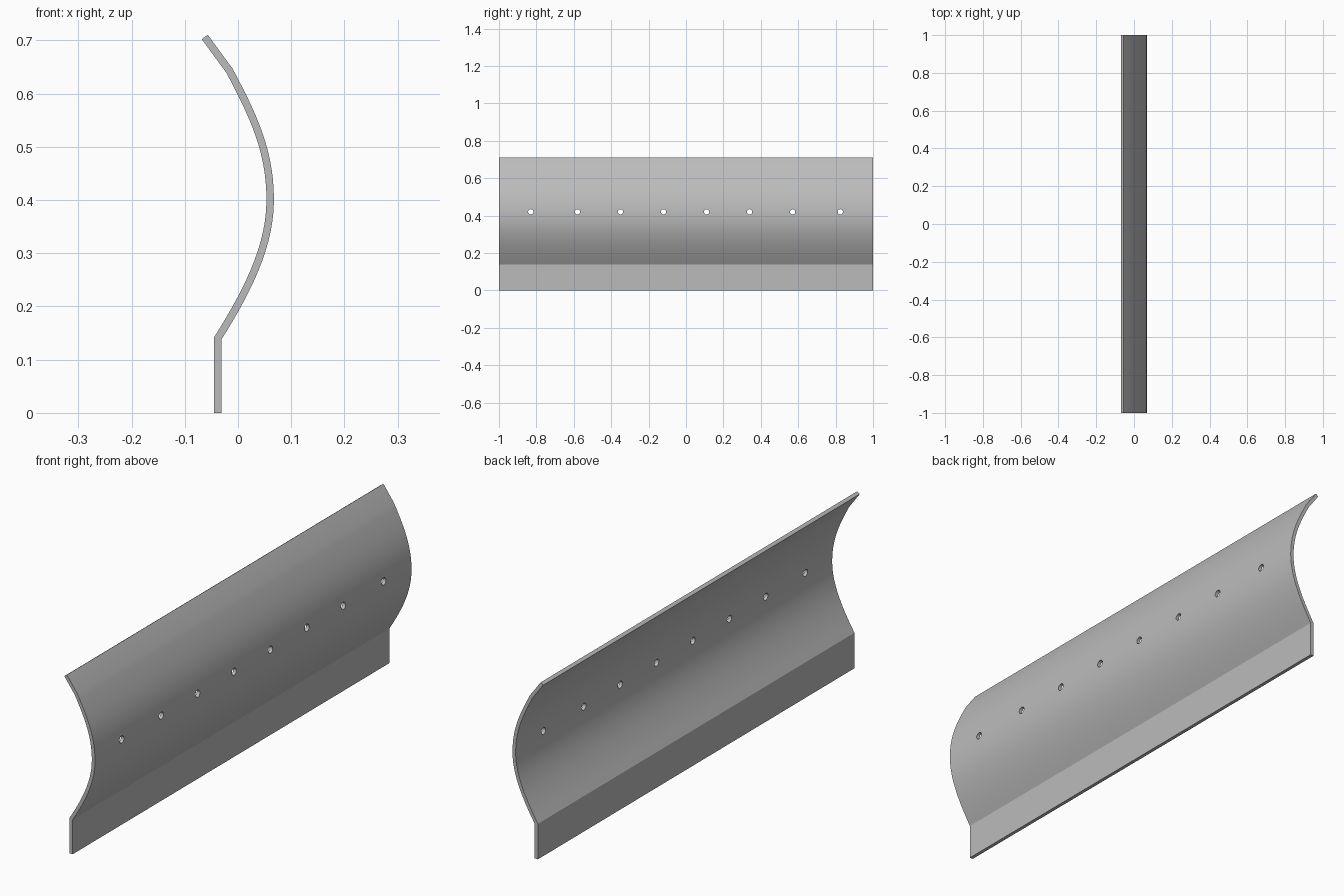
import bpy, bmesh, math
from mathutils import Vector, Matrix
from mathutils.geometry import interpolate_bezier

cube = bpy.data.objects.get("Cube")
if cube:
    bpy.data.objects.remove(cube, do_unlink=True)

THICK = 0.014
SEGS = 14

steel = bpy.data.materials.new("grey_steel")
steel.use_nodes = True
GREY = (0.5, 0.5, 0.5, 1)
steel.diffuse_color = GREY
steel.node_tree.nodes["Principled BSDF"].inputs["Base Color"].default_value = GREY


def make_object(name, bm):
    bmesh.ops.recalc_face_normals(bm, faces=bm.faces)
    mesh = bpy.data.meshes.new(name)
    bm.to_mesh(mesh)
    bm.free()
    obj = bpy.data.objects.new(name, mesh)
    bpy.context.collection.objects.link(obj)
    mesh.materials.append(steel)
    return obj


def bezier(*pts):
    return interpolate_bezier(*[Vector(p) for p in pts], SEGS + 1)


def offset(path, dist):
    """Shift an open 2D path sideways with mitred corners."""
    out = []
    for i, p in enumerate(path):
        a = (p - path[i - 1]).normalized() if i else None
        b = (path[i + 1] - p).normalized() if i < len(path) - 1 else None
        a, b = a or b, b or a
        t = (a + b).normalized()
        out.append(p + Vector((t.y, -t.x)) * dist / t.dot(a))
    return out


# Centre line: upright cutting edge, curved mouldboard, straight top lip
lower = bezier((-0.038, 0.14), (0.015, 0.225), (0.0605, 0.31), (0.0605, 0.40))
upper = bezier((0.0605, 0.40), (0.0605, 0.49), (0.031, 0.555), (-0.016, 0.643))
path = [Vector((-0.038, 0))] + [Vector(p[:2]) for p in lower + upper[1:]]
path.append(Vector((-0.0625, 0.7065)))

# Blade: thick strip profile swept along its length
bm = bmesh.new()
front, back = offset(path, THICK / 2), offset(path, -THICK / 2)
ring = front + back[::-1]
n = len(ring)
ends = [[bm.verts.new((p.x, y, p.y)) for p in ring] for y in (-1, 1)]
for i in range(n):
    j = (i + 1) % n
    bm.faces.new((ends[0][i], ends[0][j], ends[1][j], ends[1][i]))
for end in ends:
    for i in range(n // 2 - 1):
        bm.faces.new((end[i], end[i + 1], end[n - 2 - i], end[n - 1 - i]))
blade = make_object("plow_blade", bm)

# Row of bolt holes through the mouldboard
bm = bmesh.new()
for y in (-0.83, -0.58, -0.35, -0.12, 0.11, 0.34, 0.57, 0.825):
    place = Matrix.Translation((0.06, y, 0.42)) @ Matrix.Rotation(math.pi / 2, 4, 'Y')
    bmesh.ops.create_cone(bm, cap_ends=True, segments=20, radius1=0.014,
                          radius2=0.014, depth=0.1, matrix=place)
cutter = make_object("hole_cutter", bm)
cutter.hide_render = True

mod = blade.modifiers.new("bolt_holes", 'BOOLEAN')
mod.operation = 'DIFFERENCE'
mod.solver = 'EXACT'
mod.object = cutter
bpy.ops.object.select_all(action='DESELECT')
bpy.context.view_layer.objects.active = blade
blade.select_set(True)
bpy.ops.object.modifier_apply(modifier=mod.name)
bpy.data.objects.remove(cutter, do_unlink=True)

bpy.ops.object.shade_smooth_by_angle(angle=math.radians(25))
